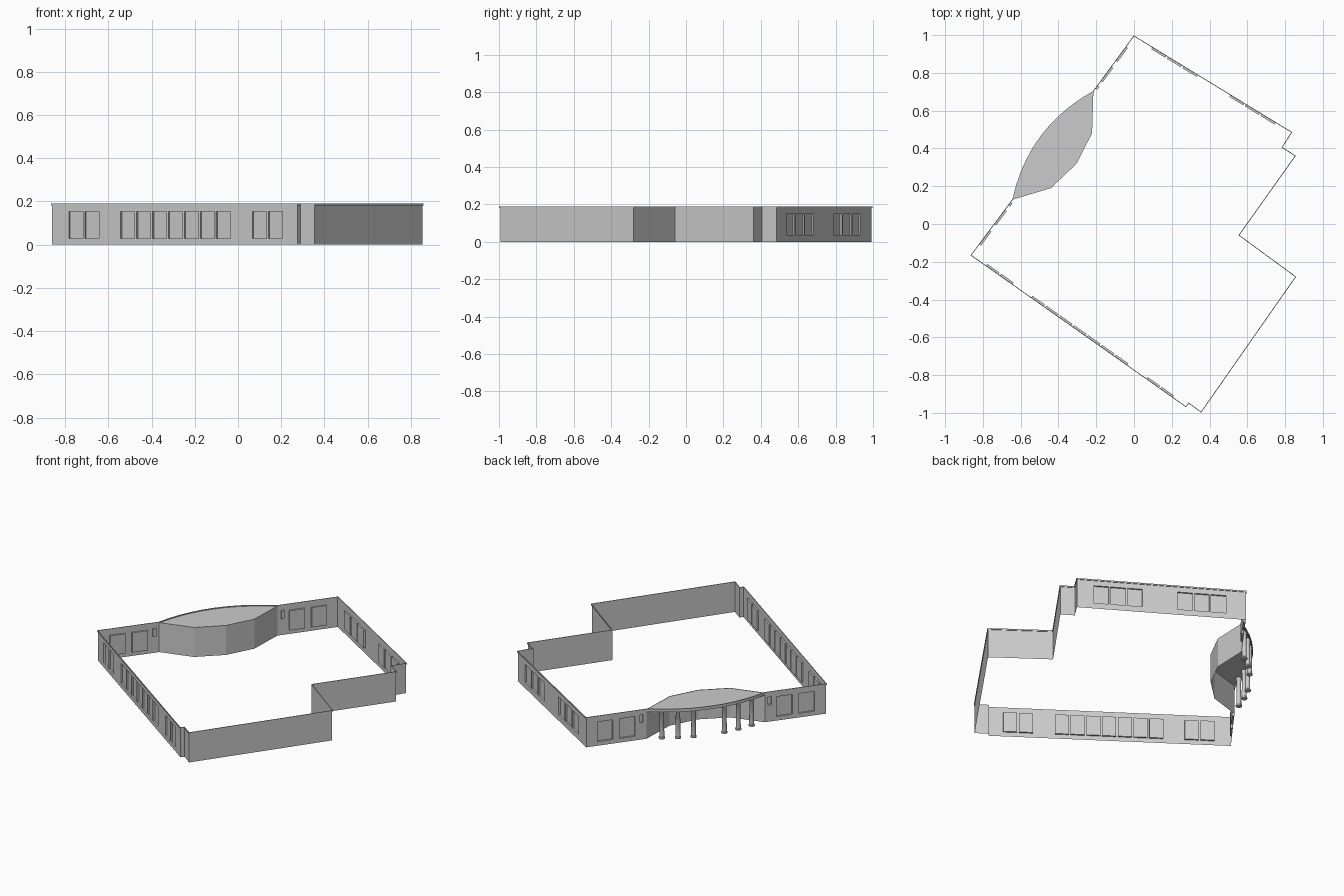
import bpy, bmesh, math
from mathutils import Vector

if "Cube" in bpy.data.objects:
    bpy.data.objects.remove(bpy.data.objects["Cube"])

H = 0.186          # wall height
RECESS = 0.01      # window depth


def make_object(name, bm):
    bmesh.ops.remove_doubles(bm, verts=bm.verts, dist=1e-5)
    mesh = bpy.data.meshes.new(name)
    bm.to_mesh(mesh)
    bm.free()
    ob = bpy.data.objects.new(name, mesh)
    bpy.context.collection.objects.link(ob)
    return ob


def wall(name, a, b, windows=()):
    """Sheet wall from a to b (outside on the right) with recessed windows (f0, f1, z0, z1)."""
    a, b = Vector(a), Vector(b)
    d = b - a
    inward = Vector((-d.y, d.x)).normalized() * RECESS
    bm = bmesh.new()

    def pt(f, z, deep=False):
        p = a + d * f + (inward if deep else Vector((0, 0)))
        return bm.verts.new((p.x, p.y, z))

    def panel(f0, f1, z0, z1, deep=False):
        bm.faces.new([pt(f0, z0, deep), pt(f1, z0, deep), pt(f1, z1, deep), pt(f0, z1, deep)])

    start = 0
    for f0, f1, z0, z1 in sorted(windows):
        panel(start, f0, 0, H)
        panel(f0, f1, 0, z0)
        panel(f0, f1, z1, H)
        panel(f0, f1, z0, z1, True)
        ring = [(f0, z0), (f1, z0), (f1, z1), (f0, z1)]
        for p, q in zip(ring, ring[1:] + ring[:1]):
            bm.faces.new([pt(*p), pt(*q), pt(*q, True), pt(*p, True)])
        start = f1
    panel(start, 1, 0, H)
    return make_object(name, bm)


def band(name, loop, out, z0, z1, closed=True):
    """Rectangular moulding following a path, projecting outward with mitred corners."""
    pts = [Vector(p) for p in loop]
    n = len(pts)
    bm = bmesh.new()
    rings = []
    for i, p in enumerate(pts):
        prev = pts[i - 1] if closed or i > 0 else p - (pts[1] - p)
        nxt = pts[(i + 1) % n] if closed or i < n - 1 else p + (p - pts[i - 1])
        d0, d1 = (p - prev).normalized(), (nxt - p).normalized()
        n0, n1 = Vector((d0.y, -d0.x)), Vector((d1.y, -d1.x))
        o = p + (n0 + n1) * (out / (1 + n0.dot(n1)))
        rings.append([bm.verts.new((q.x, q.y, z))
                      for q, z in ((p, z0), (o, z0), (o, z1), (p, z1))])
    for i in range(n if closed else n - 1):
        r, s = rings[i], rings[(i + 1) % n]
        for k in range(4):
            m = (k + 1) % 4
            bm.faces.new([r[k], s[k], s[m], r[m]])
    return make_object(name, bm)


# Footprint corners, counter-clockwise from the left corner
corners = [(-0.86, -0.165), (0.275, -0.965), (0.289, -0.945), (0.355, -0.993),
           (0.853, -0.28), (0.553, -0.06), (0.851, 0.36), (0.781, 0.405),
           (0.832, 0.485), (0, 0.993), (-0.215, 0.70)]
porch_end = (-0.64, 0.13)

# Porch front arc, bulging outward from the chord
c0, c1 = Vector(corners[-1]), Vector(porch_end)
chord = c1 - c0
outward = Vector((chord.y, -chord.x)).normalized()


def arc(t, inset=0.0):
    return c0 + chord * t + outward * (0.08 * 4 * t * (1 - t) - inset)


arc_pts = [arc(i / 10) for i in range(11)]

# Window layouts, as fractions along each wall
front_x = ([-0.783, -0.709] + [-0.543 + 0.0737 * i for i in range(7)] + [0.067, 0.141])
front_windows = [((x + 0.86) / 1.135, (x + 0.065 + 0.86) / 1.135, 0.028, 0.154) for x in front_x]
back_y = [g + 0.0505 * i for g in (0.536, 0.788) for i in range(3)]
back_windows = [((y - 0.485) / 0.508, (y + 0.045 - 0.485) / 0.508, 0.036, 0.15) for y in back_y]
side_windows = [(0.19, 0.44, 0.026, 0.15), (0.55, 0.81, 0.026, 0.15), (0.89, 0.945, 0.105, 0.155)]
mirrored = [(1 - f1, 1 - f0, z0, z1) for f0, f1, z0, z1 in side_windows]

# Outer walls
layouts = {0: ("front_wall", front_windows), 8: ("back_wall", back_windows),
           9: ("entrance_wall_back", side_windows)}
for i, (a, b) in enumerate(zip(corners, corners[1:])):
    name, wins = layouts.get(i, ("plain_wall", ()))
    wall(name, a, b, wins)
wall("entrance_wall_front", porch_end, corners[0], mirrored)

# Faceted wall behind the porch
recess_pts = [corners[-1], (-0.222, 0.48), (-0.305, 0.318), (-0.44, 0.19), porch_end]
for a, b in zip(recess_pts, recess_pts[1:]):
    wall("porch_inner_wall", a, b)

# Flat porch roof
bm = bmesh.new()
outline = arc_pts + [Vector(p) for p in recess_pts[-2:0:-1]]
bm.faces.new([bm.verts.new((p.x, p.y, 0.184)) for p in outline])
bmesh.ops.triangulate(bm, faces=bm.faces[:])
make_object("porch_roof", bm)

# Porch fascia and the cornice around the whole building
band("porch_fascia", arc_pts, 0.001, 0.170, 0.186, closed=False)
band("cornice", corners + arc_pts[1:], 0.004, 0.182, 0.19)

# Porch columns with base and capital, three on each side of the entrance
for t in (0.12, 0.245, 0.37, 0.63, 0.755, 0.88):
    p = arc(t, 0.014)
    bm = bmesh.new()
    profile = [(0, 0), (0.018, 0), (0.018, 0.008), (0.0145, 0.012), (0.0125, 0.165),
               (0.016, 0.17), (0.016, 0.184)]
    vs = [bm.verts.new((p.x + r, p.y, z)) for r, z in profile]
    es = [bm.edges.new(e) for e in zip(vs, vs[1:])]
    bmesh.ops.spin(bm, geom=vs + es, cent=(p.x, p.y, 0), axis=(0, 0, 1),
                   angle=math.tau, steps=12)
    bmesh.ops.remove_doubles(bm, verts=bm.verts, dist=1e-5)
    bmesh.ops.recalc_face_normals(bm, faces=bm.faces[:])
    ob = make_object("porch_column", bm)
    bpy.ops.object.select_all(action='DESELECT')
    ob.select_set(True)
    bpy.context.view_layer.objects.active = ob
    bpy.ops.object.shade_smooth_by_angle(angle=math.radians(35))
